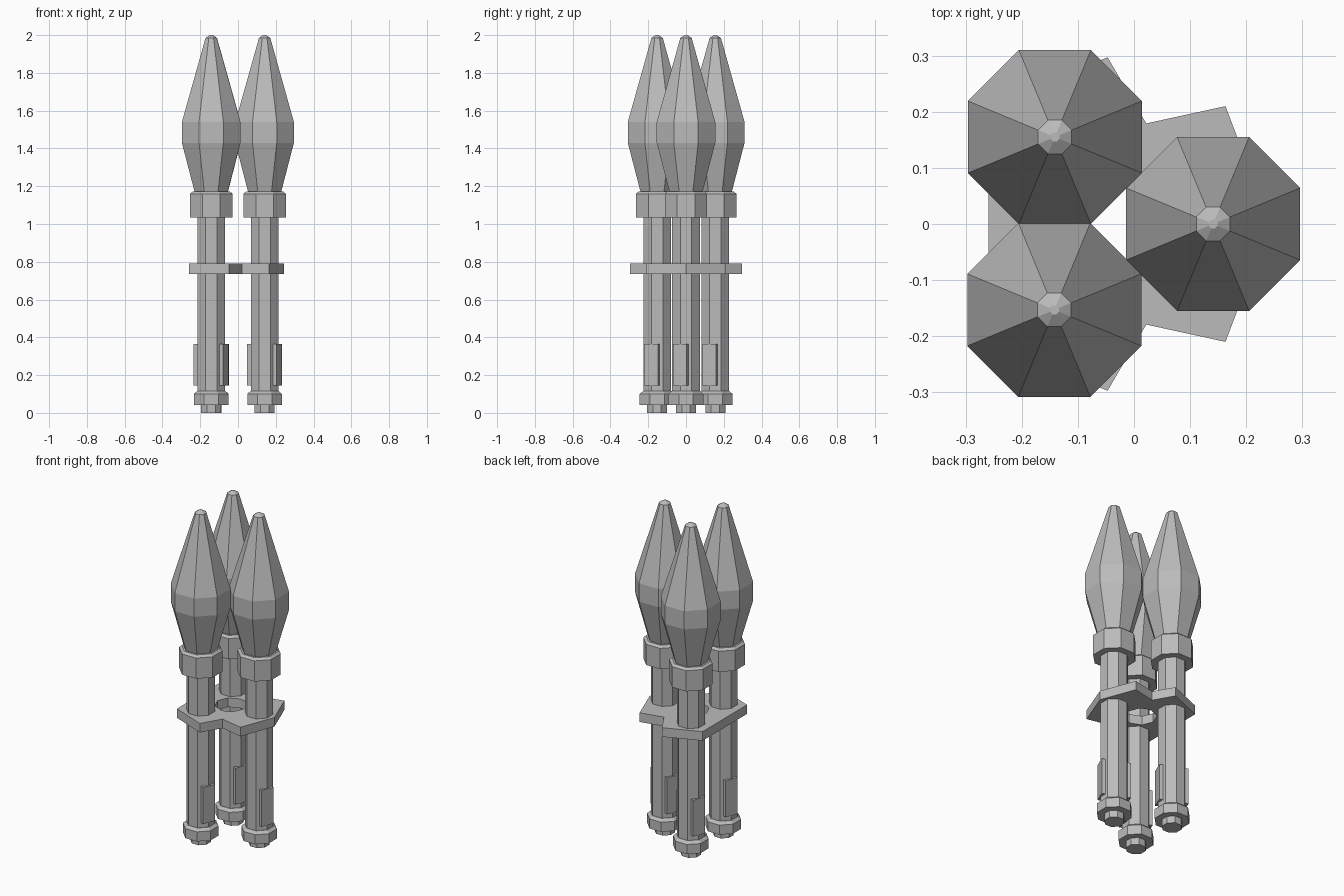
import bpy, bmesh
from math import cos, sin, pi, radians
from mathutils import Matrix, Vector

cube = bpy.data.objects.get("Cube")
if cube:
    bpy.data.objects.remove(cube, do_unlink=True)

grey = bpy.data.materials.new("light_grey_metal")
grey.use_nodes = True
COLOR = (0.5, 0.5, 0.5, 1)
grey.diffuse_color = COLOR
grey.node_tree.nodes["Principled BSDF"].inputs["Base Color"].default_value = COLOR

ROCKETS = {"back": (-0.141, 0.155), "front": (-0.142, -0.153), "left": (0.141, 0)}
SIDES = 8


def finish(bm, name, location=(0, 0, 0)):
    bmesh.ops.recalc_face_normals(bm, faces=bm.faces)
    mesh = bpy.data.meshes.new(name)
    bm.to_mesh(mesh)
    bm.free()
    mesh.materials.append(grey)
    obj = bpy.data.objects.new(name, mesh)
    obj.location = location
    bpy.context.collection.objects.link(obj)
    return obj


def lathe(name, profile, location):
    """Closed octagonal solid from (flat half-width, height) pairs."""
    bm = bmesh.new()
    rings = []
    for half, z in profile:
        r = half / cos(pi / SIDES)
        angles = [(i + 0.5) * 2 * pi / SIDES for i in range(SIDES)]
        rings.append([bm.verts.new((r * cos(a), r * sin(a), z)) for a in angles])
    for low, high in zip(rings, rings[1:]):
        for i in range(SIDES):
            j = (i + 1) % SIDES
            bm.faces.new((low[i], low[j], high[j], high[i]))
    bm.faces.new(rings[0])
    bm.faces.new(rings[-1])
    return finish(bm, name, location)


def side_plate(name, location, angle):
    bm = bmesh.new()
    size = Matrix.Diagonal((0.04, 0.078, 0.22, 1))
    place = Matrix.Rotation(angle, 4, "Z") @ Matrix.Translation((0.064, 0, 0.255))
    bmesh.ops.create_cube(bm, size=1, matrix=place @ size)
    return finish(bm, name, location)


# Profiles from bottom to top
PARTS = {
    "nozzle": [(0.053, 0), (0.053, 0.045)],
    "base_collar": [(0.092, 0.042), (0.092, 0.1), (0.075, 0.115)],
    "tube": [(0.073, 0.1), (0.073, 1.05)],
    "neck_collar": [(0.112, 1.035), (0.112, 1.16), (0.098, 1.172)],
    "warhead": [(0.085, 1.16), (0.155, 1.43), (0.155, 1.54), (0.03, 1.985), (0.008, 2.0)],
}

for side, (x, y) in ROCKETS.items():
    for part, profile in PARTS.items():
        lathe(f"{side}_{part}", profile, (x, y, 0))
    for label, turn in (("outer", 0), ("inner", pi)):
        side_plate(f"{side}_{label}_plate", (x, y, 0), turn - pi / 8)

# Notched bracket plate with a central opening
half_outline = [(0, 0.29), (45, 0.297), (69, 0.192), (90, 0.297), (135, 0.3), (180, 0.212)]
outline = half_outline + [(-a, r) for a, r in reversed(half_outline[1:-1])]
bm = bmesh.new()
outer, inner = [], []
for degrees, radius in outline:
    direction = Vector((cos(radians(degrees)), sin(radians(degrees)), 0))
    outer.append(bm.verts.new(direction * radius))
    inner.append(bm.verts.new(direction * 0.09))
count = len(outline)
for i in range(count):
    j = (i + 1) % count
    bm.faces.new((outer[i], outer[j], inner[j], inner[i]))
extruded = bmesh.ops.extrude_face_region(bm, geom=bm.faces[:], use_keep_orig=True)
top = [g for g in extruded["geom"] if isinstance(g, bmesh.types.BMVert)]
bmesh.ops.translate(bm, verts=top, vec=(0, 0, 0.055))
finish(bm, "bracket", (-0.047, 0, 0.735))
